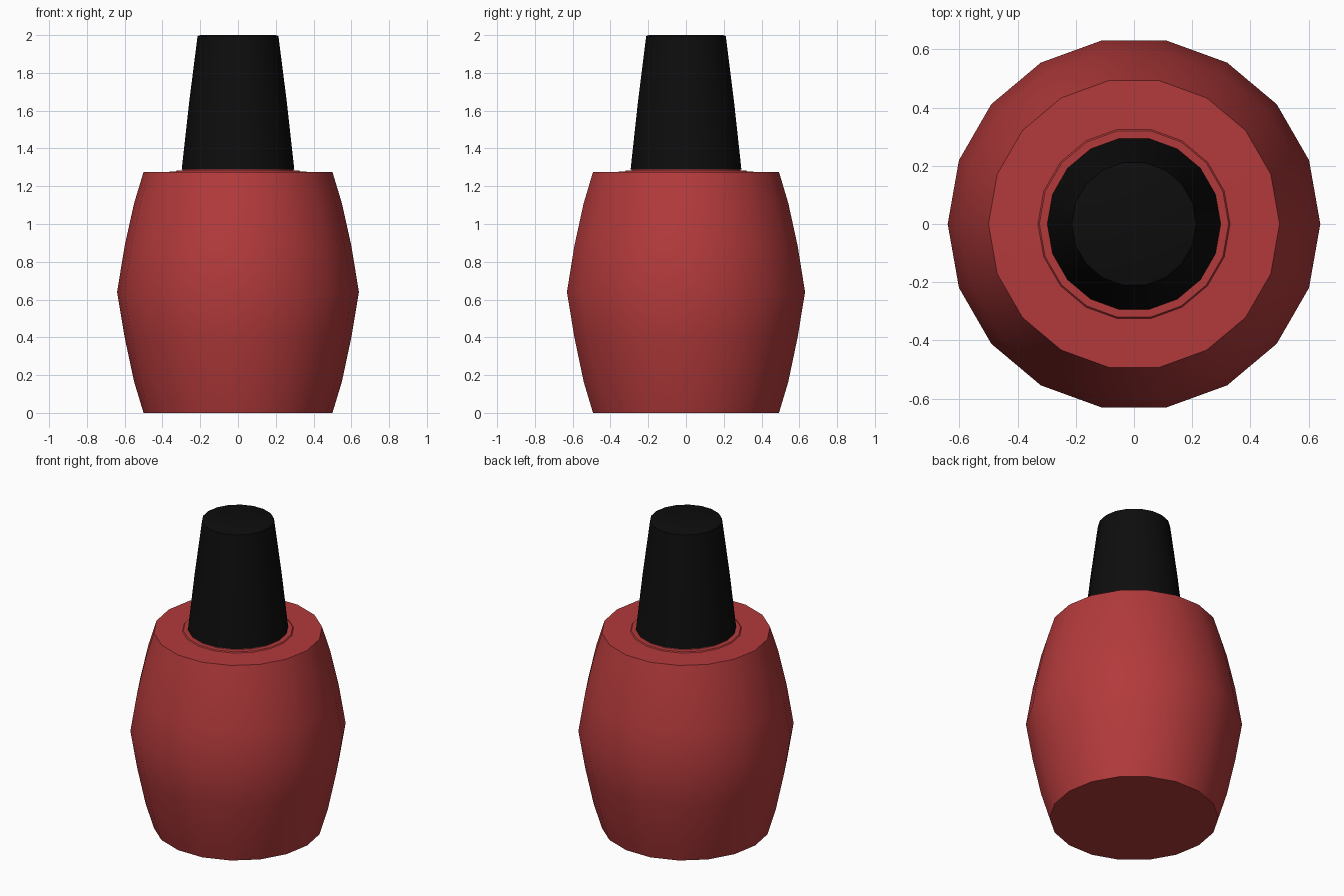
import bpy, bmesh, math

if "Cube" in bpy.data.objects:
    bpy.data.objects.remove(bpy.data.objects["Cube"])

SIDES = 18


def material(name, rgb):
    m = bpy.data.materials.new(name)
    m.diffuse_color = (*rgb, 1)
    m.use_nodes = True
    m.node_tree.nodes["Principled BSDF"].inputs["Base Color"].default_value = m.diffuse_color
    return m


def lathe(name, profile, mat):
    """Revolve a list of (radius, z) points and close both ends."""
    bm = bmesh.new()
    rings = []
    for r, z in profile:
        rings.append([bm.verts.new((r * math.cos(2 * math.pi * i / SIDES),
                                    r * math.sin(2 * math.pi * i / SIDES), z))
                      for i in range(SIDES)])
    for a, b in zip(rings, rings[1:]):
        for i in range(SIDES):
            j = (i + 1) % SIDES
            bm.faces.new((a[i], a[j], b[j], b[i]))
    bm.faces.new(rings[0][::-1])
    bm.faces.new(rings[-1])
    me = bpy.data.meshes.new(name)
    bm.to_mesh(me)
    bm.free()
    me.materials.append(mat)
    ob = bpy.data.objects.new(name, me)
    bpy.context.collection.objects.link(ob)
    bpy.ops.object.select_all(action='DESELECT')
    ob.select_set(True)
    bpy.context.view_layer.objects.active = ob
    bpy.ops.object.shade_smooth_by_angle(angle=math.radians(30))
    return ob


red = material("deep red", (0.45, 0.042, 0.044))
black = material("black", (0.004, 0.004, 0.004))

# Barrel-shaped bottle with a low collar on its flat shoulder
lathe("bottle", [(0.50, 0.0), (0.55, 0.165), (0.60, 0.40), (0.64, 0.64),
                 (0.60, 0.885), (0.55, 1.11), (0.50, 1.275),
                 (0.33, 1.277), (0.325, 1.283), (0.295, 1.283),
                 (0.29, 1.292)], red)

# Tapered cap
lathe("cap", [(0.298, 1.288), (0.258, 1.65), (0.214, 1.995), (0.20, 2.0)], black)
